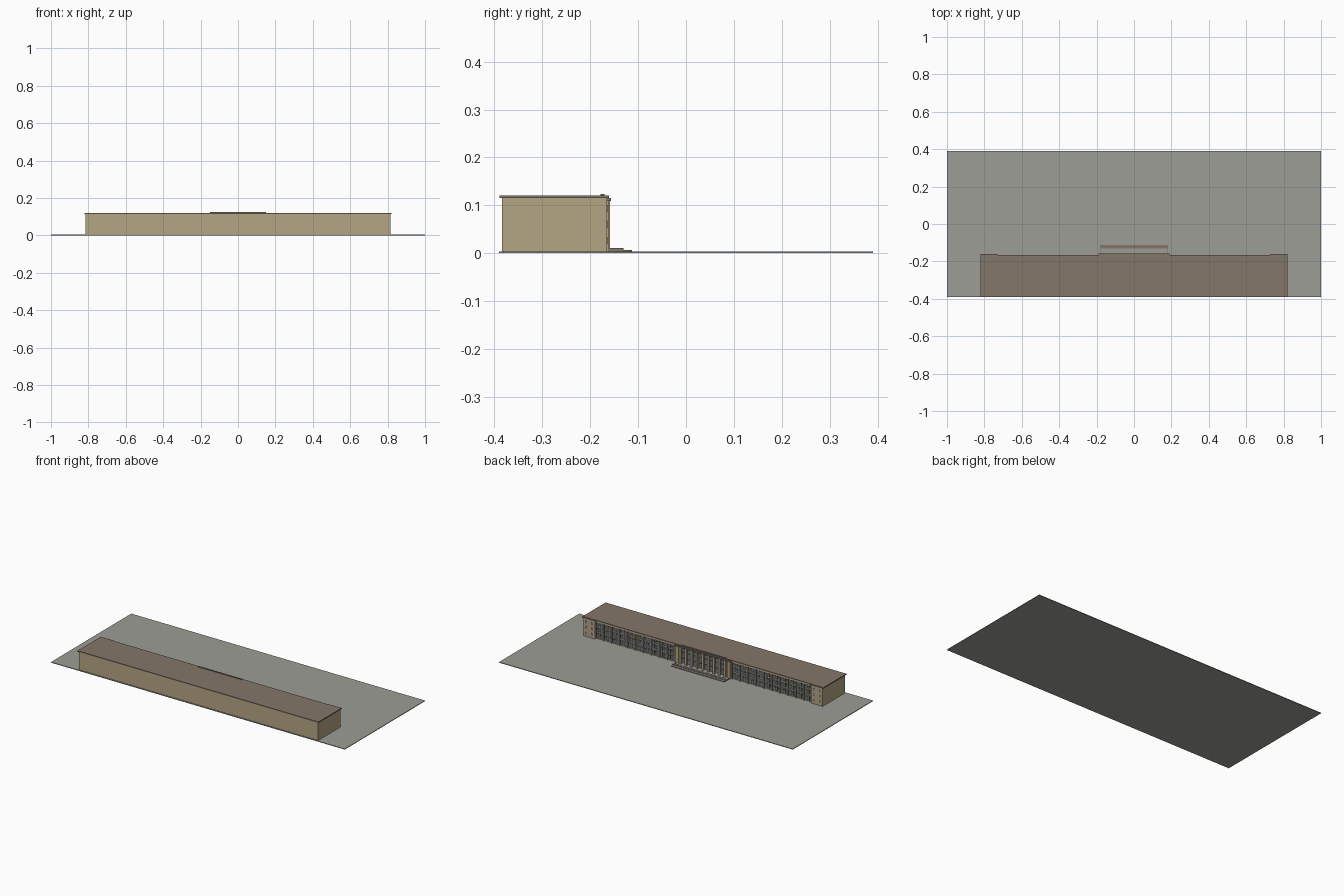
import bpy, bmesh
from mathutils import Matrix

cube = bpy.data.objects.get("Cube")
if cube:
    bpy.data.objects.remove(cube, do_unlink=True)


def material(name, r, g, b):
    m = bpy.data.materials.new(name)
    m.use_nodes = True
    m.diffuse_color = (r, g, b, 1)
    m.node_tree.nodes["Principled BSDF"].inputs["Base Color"].default_value = (r, g, b, 1)
    return m


TAN = material("tan stone", 0.46, 0.38, 0.23)
BROWN = material("brown roof", 0.23, 0.18, 0.14)
GREY = material("grey paving", 0.34, 0.34, 0.31)
GLASS = material("blue grey glass", 0.16, 0.19, 0.21)
DARK = material("dark frame", 0.06, 0.05, 0.045)


def boxes(name, mat, *spans):
    """One object made of boxes, each given as (x0, x1, y0, y1, z0, z1)."""
    bm = bmesh.new()
    for x0, x1, y0, y1, z0, z1 in spans:
        place = Matrix.Translation(((x0 + x1) / 2, (y0 + y1) / 2, (z0 + z1) / 2))
        size = Matrix.Diagonal((abs(x1 - x0), abs(y1 - y0), z1 - z0, 1))
        bmesh.ops.create_cube(bm, size=1, matrix=place @ size)
    me = bpy.data.meshes.new(name)
    bm.to_mesh(me)
    bm.free()
    me.materials.append(mat)
    ob = bpy.data.objects.new(name, me)
    bpy.context.collection.objects.link(ob)
    return ob


def both(spans):
    """Add the mirror image of each box across x = 0."""
    return spans + [(-s[1], -s[0], *s[2:]) for s in spans]


FLOOR, EAVES, WALL = 0.004, 0.115, -0.178

# Ground slab, main block and roof
boxes("ground", GREY, (-1, 1, -0.39, 0.39, 0, FLOOR))
boxes("main_block", TAN, (-0.815, 0.815, -0.384, WALL, FLOOR, EAVES))
boxes("roof", BROWN, (-0.82, 0.82, -0.389, -0.167, EAVES, 0.121))
boxes("roof_parapet", BROWN, (-0.15, 0.15, -0.178, -0.17, 0.121, 0.124))

# Projecting end pavilions with a small eave and paired windows
boxes("end_pavilions", TAN, *both([(0.735, 0.815, WALL, -0.165, FLOOR, EAVES)]))
boxes("pavilion_eaves", BROWN, *both([(0.73, 0.82, -0.18, -0.161, EAVES, 0.12)]))
boxes("pavilion_windows", GLASS, *both([
    (x - 0.006, x + 0.006, -0.166, -0.164, z, z + 0.016)
    for x in (0.755, 0.795) for z in (0.018, 0.052, 0.085)]))

# Wings: windows in three storeys, with mullions, sills and pilasters
START, BAY, COUNT = 0.19, 0.0545, 10
storeys = [(0.012, 0.04), (0.05, 0.074), (0.084, 0.104)]
panes, frames, sills, pilasters = [], [], [], []
for i in range(COUNT):
    x = START + BAY * i
    for low, high in storeys:
        a, b = x + 0.007, x + BAY - 0.001
        panes.append((a, b, WALL, WALL + 0.002, low, high))
        for k in range(4):
            m = a + (b - a) * k / 3
            frames.append((m - 0.001, m + 0.001, WALL, WALL + 0.004, low, high))
        mid = low + (high - low) * 0.62
        frames.append((a, b, WALL, WALL + 0.003, mid, mid + 0.0015))
        sills.append((a, b, WALL, WALL + 0.005, low - 0.003, low))
    pilasters.append((x, x + 0.005, WALL, WALL + 0.008, FLOOR, EAVES))
boxes("wing_windows", GLASS, *both(panes))
boxes("window_frames", DARK, *both(frames))
boxes("window_sills", TAN, *both(sills))
boxes("wing_pilasters", TAN, *both(pilasters))
boxes("wing_frieze", TAN, *both([(START, 0.735, WALL, WALL + 0.008, 0.107, EAVES)]))

# Central portico: glazed wall, square columns, cornice and side piers
boxes("portico_glazing", GLASS, (-0.165, 0.165, WALL, WALL + 0.003, 0.012, 0.108))
boxes("portico_transoms", DARK, *[
    (-0.165, 0.165, WALL, WALL + 0.005, z, z + 0.003) for z in (0.04, 0.075)])
boxes("portico_columns", TAN, *[
    (x - 0.0065, x + 0.0065, -0.17, -0.159, 0.01, 0.11)
    for x in [-0.152 + 0.038 * i for i in range(9)]])
boxes("portico_piers", TAN, *both([(0.165, 0.186, WALL, -0.161, FLOOR, 0.11)]))
boxes("portico_cornice", BROWN, (-0.19, 0.19, WALL, -0.157, 0.109, EAVES))

# Entrance terrace with a brown lower step and low side kerbs
boxes("terrace", GREY, (-0.18, 0.18, WALL, -0.145, FLOOR, 0.01),
      (-0.18, 0.18, -0.145, -0.136, FLOOR, 0.008))
boxes("lower_step", BROWN, (-0.182, 0.182, -0.131, -0.113, FLOOR, 0.0065))
boxes("step_kerbs", BROWN, *both([(0.178, 0.182, -0.16, -0.131, FLOOR, 0.0105)]))
